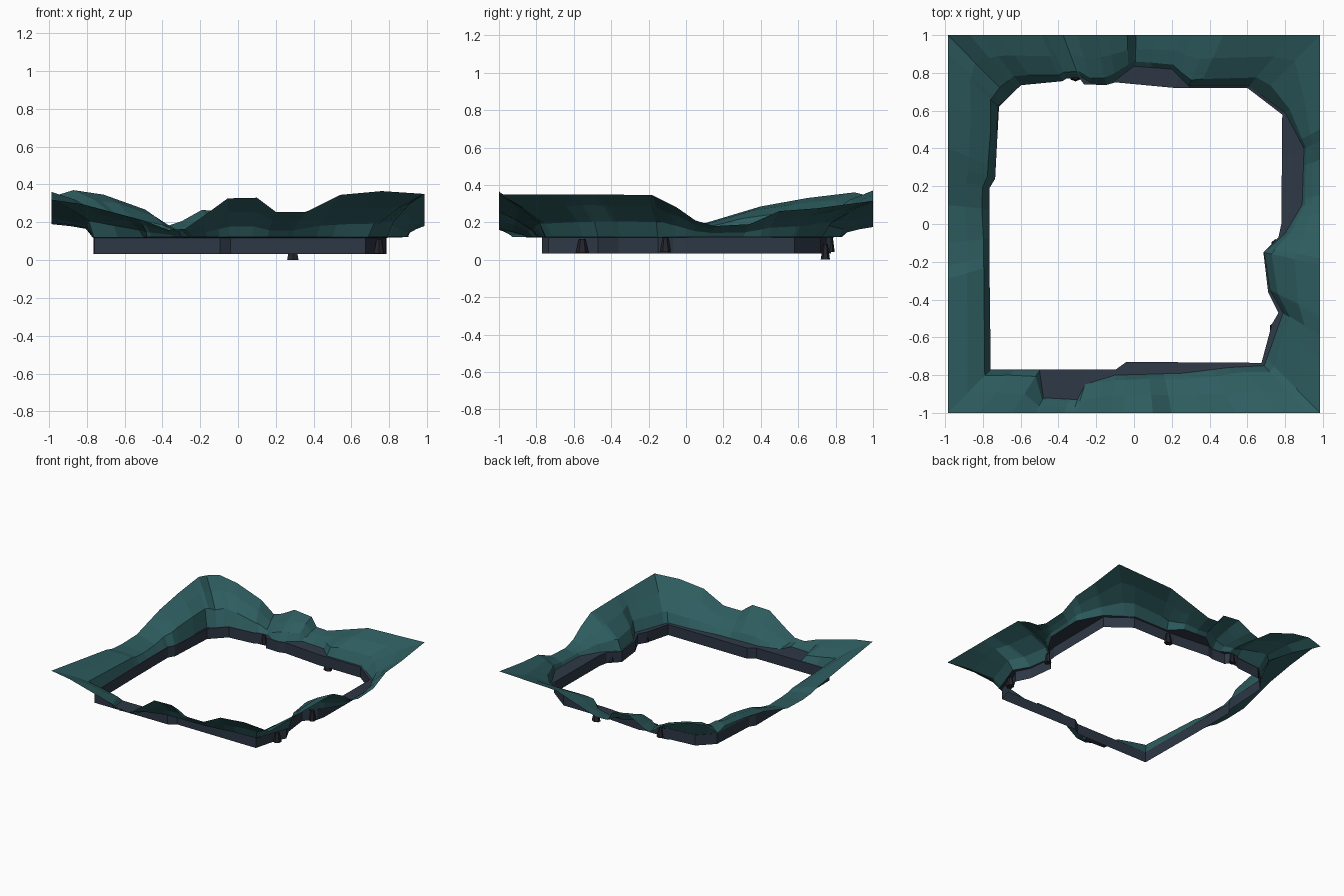
import bpy, bmesh
from math import atan2, cos, sin
from mathutils import Vector

if "Cube" in bpy.data.objects:
    bpy.data.objects.remove(bpy.data.objects["Cube"])

HX, HY = 0.985, 1.0


def material(name, rgb):
    m = bpy.data.materials.new(name)
    m.diffuse_color = (*rgb, 1)
    m.use_nodes = True
    m.node_tree.nodes["Principled BSDF"].inputs["Base Color"].default_value = m.diffuse_color
    return m


TEAL = material("teal_rock", (0.027, 0.108, 0.115))
SLATE = material("slate_wall", (0.027, 0.039, 0.060))
DARK = material("dark_stone", (0.018, 0.018, 0.026))

# Outline of the vertical wall round the opening, anticlockwise from front left
wall = [(-.765, -.77), (-.09, -.77), (-.04, -.73), (.675, -.735), (.73, -.53),
        (.765, -.47), (.71, -.36), (.685, -.15), (.765, -.07), (.78, 0),
        (.785, .58), (.6, .72), (.22, .72), (-.1, .75), (-.15, .735),
        (-.27, .74), (-.28, .775), (-.36, .77), (-.38, .755), (-.6, .735),
        (-.715, .62), (-.735, .24), (-.765, .19)]
# Outline where the hillside starts; the flat ledge lies between it and the wall
foot = [(-.77, -.775), (-.5, -.775), (-.48, -.92), (-.3, -.93), (-.26, -.85),
        (-.1, -.80), (.26, -.79), (.5, -.76), (.69, -.75), (.79, -.47),
        (.72, -.35), (.69, -.15), (.80, -.05), (.89, .1), (.9, .4),
        (.80, .59), (.61, .73), (.29, .73), (.2, .82), (0, .835), (-.1, .76),
        (-.15, .74), (-.27, .745), (-.28, .78), (-.36, .775), (-.38, .76),
        (-.6, .74), (-.72, .625), (-.74, .24), (-.77, .19)]
# Height of the outer rim along each side: (position, z)
front = [(-.985, .32), (-.82, .295), (-.5, .21), (-.37, .16), (-.28, .165), (-.2, .22),
         (-.05, .33), (.1, .33), (.2, .255), (.36, .255), (.54, .345), (.76, .365)]
right = [(-1, .35), (-.5, .35), (-.18, .345), (-.05, .28), (.05, .21),
         (.15, .18), (.34, .19), (.5, .26), (.7, .275)]
back = [(.985, .315), (.475, .295), (.11, .175), (.01, .18), (-.036, .25),
        (-.19, .266), (-.3, .205), (-.375, .18), (-.49, .267), (-.71, .346), (-.87, .37)]
left = [(1, .335), (.9, .36), (.65, .33), (.4, .285), (.2, .225), (.1, .195),
        (-.1, .19), (-.22, .2), (-.29, .22)]
rim = ([(p, -HY, z) for p, z in front] + [(HX, p, z) for p, z in right] +
       [(p, HY, z) for p, z in back] + [(-HX, p, z) for p, z in left])


def cast(loop, ang):
    """Point where a ray from the centre at this angle meets the loop."""
    d = Vector((cos(ang), sin(ang)))
    best = None
    for i, a in enumerate(loop):
        a, b = Vector(a), Vector(loop[(i + 1) % len(loop)])
        ca = d.x * a.y - d.y * a.x
        cb = d.x * b.y - d.y * b.x
        if ca <= 1e-7 and cb >= -1e-7 and cb - ca > 1e-9:
            p = a.lerp(b, -ca / (cb - ca))
            if p.xy.dot(d) > 0 and (best is None or p.xy.length > best.xy.length):
                best = p
    return best


def steepness(d):
    """How much of the height is gained at the lip: most on the left side."""
    sides = [(-d.x, .62), (d.x, .36), (d.y, .42), (-d.y, .27)]
    ws = [(max(0, c) ** 6, v) for c, v in sides]
    return sum(w * v for w, v in ws) / sum(w for w, v in ws)


# Shared angles, so every corner of every outline gets its own spoke
angles = []
corner = [atan2(p[1], p[0]) for p in rim if abs(p[0]) == HX and abs(p[1]) == HY]
for a in sorted(atan2(p[1], p[0]) for p in rim + wall + foot):
    if any(abs(a - c) < .012 for c in corner) and a not in corner:
        continue
    if not angles or a - angles[-1] > .008 or a in corner:
        angles.append(a)

# Cross-section rings: wall base, wall top, ledge edge, lip, slope, outer rim
bm = bmesh.new()
spokes = []
for a in angles:
    w, f, r = cast(wall, a), cast(foot, a), cast(rim, a)
    d = Vector((cos(a), sin(a)))
    if f.length < w.length + .004:
        f = w + d * .004
    bump = .02 * sin(a * 9) + .012 * sin(a * 23 + 1)
    s = steepness(d)
    lip = f.lerp(r.xy, .14 + bump)
    mid = f.lerp(r.xy, .55 + bump)
    rise = r.z - .122
    ring = [(*w, .032), (*w, .118), (*f, .122),
            (*lip, .122 + s * rise),
            (*mid, .122 + (.52 + .55 * s + bump) * rise), tuple(r)]
    spokes.append([bm.verts.new(p) for p in ring])
for i, s in enumerate(spokes):
    n = spokes[(i + 1) % len(spokes)]
    for k in range(5):
        face = bm.faces.new((s[k], s[k + 1], n[k + 1], n[k]))
        face.material_index = 1 if k < 2 else 0
me = bpy.data.meshes.new("crater_rim")
bm.to_mesh(me)
bm.free()
me.materials.append(TEAL)
me.materials.append(SLATE)
bpy.context.collection.objects.link(bpy.data.objects.new("crater_rim", me))


# Small stones set against the wall
def stone(name, x, y, z0, z1, w, depth):
    bpy.ops.mesh.primitive_cone_add(vertices=6, radius1=w / 2, radius2=w / 4,
                                    depth=z1 - z0, location=(x, y, (z0 + z1) / 2))
    ob = bpy.context.object
    ob.name = name
    ob.scale.y = depth / w
    ob.data.materials.append(DARK)


stone("back_stone", .29, .745, 0, .085, .07, .05)
stone("right_stone", .745, -.555, .035, .11, .06, .07)
stone("right_bulge_stone", .75, -.11, .04, .12, .05, .06)
stone("back_left_stone", -.31, .775, .04, .12, .06, .04)
